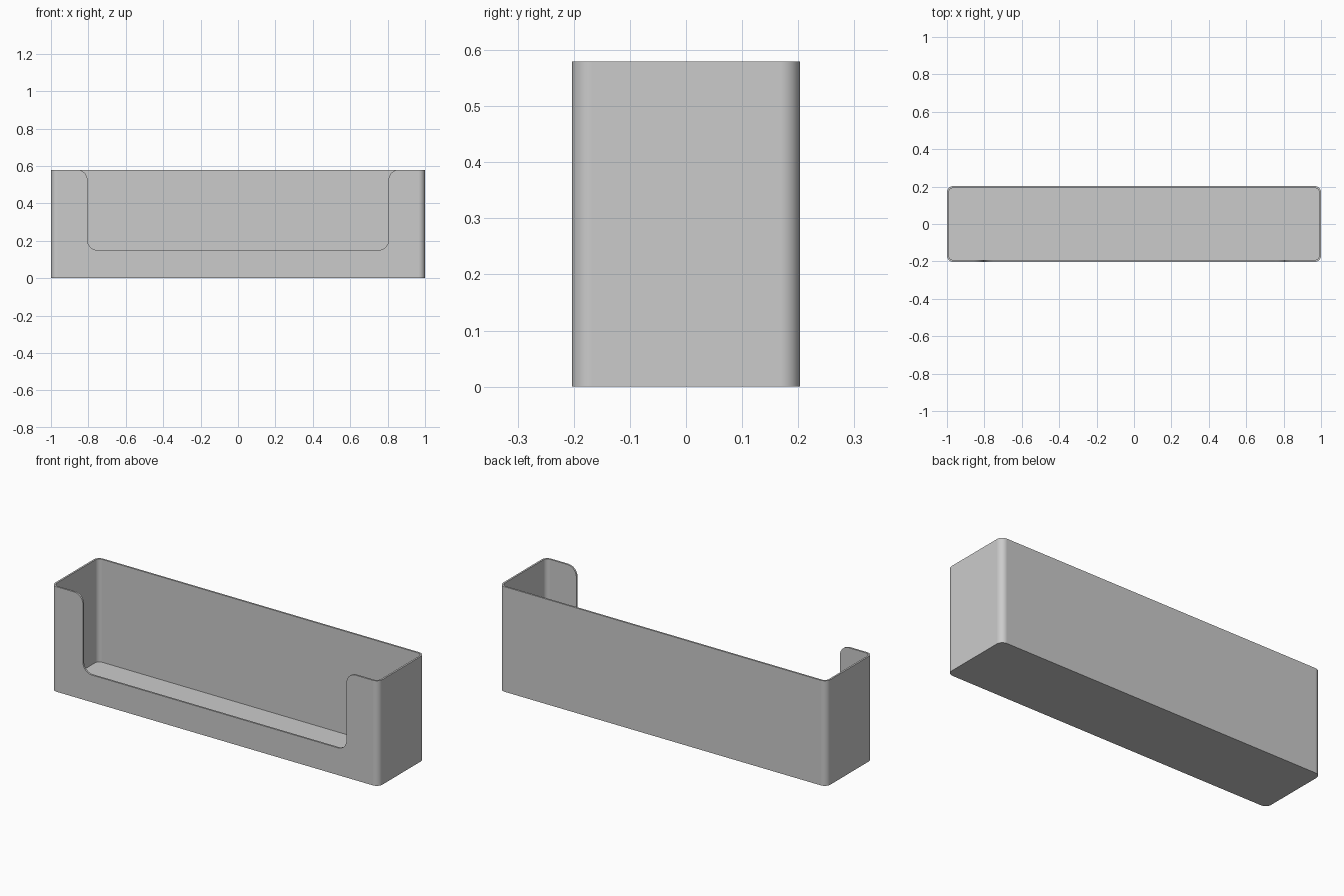
import bpy, bmesh
from math import cos, sin, pi

if "Cube" in bpy.data.objects:
    bpy.data.objects.remove(bpy.data.objects["Cube"], do_unlink=True)

HALF_X, HALF_Y, HEIGHT = 1.0, 0.203, 0.58
WALL, FLOOR, CORNER = 0.01, 0.012, 0.035
SLOT_X, SLOT_Z, SLOT_R = 0.805, 0.15, 0.055


def arc(cx, cy, r, start, end, steps=10):
    """Points on an arc, angles in quarter turns."""
    angles = [(start + (end - start) * i / steps) * pi / 2 for i in range(steps + 1)]
    return [(cx + r * cos(a), cy + r * sin(a)) for a in angles]


def rounded_rect(hx, hy, r):
    x, y = hx - r, hy - r
    return (arc(x, y, r, 0, 1) + arc(-x, y, r, 1, 2)
            + arc(-x, -y, r, 2, 3) + arc(x, -y, r, 3, 4))


def make_object(name, bm):
    bmesh.ops.recalc_face_normals(bm, faces=bm.faces)
    mesh = bpy.data.meshes.new(name)
    bm.to_mesh(mesh)
    bm.free()
    obj = bpy.data.objects.new(name, mesh)
    bpy.context.collection.objects.link(obj)
    return obj


def bridge(bm, a, b):
    for i in range(len(a)):
        j = (i + 1) % len(a)
        bm.faces.new((a[i], a[j], b[j], b[i]))


# Open tray: outer wall, rim, inner wall, floor and underside
bm = bmesh.new()
outer = rounded_rect(HALF_X, HALF_Y, CORNER)
inner = rounded_rect(HALF_X - WALL, HALF_Y - WALL, CORNER - WALL)
rings = [[bm.verts.new((x, y, z)) for x, y in outline]
         for outline, z in ((outer, 0), (outer, HEIGHT), (inner, HEIGHT), (inner, FLOOR))]
for lower, upper in zip(rings, rings[1:]):
    bridge(bm, lower, upper)
bm.faces.new(rings[0])
bm.faces.new(rings[-1])
tray = make_object("tray", bm)

# Front opening with rounded lower corners and flared upper corners
half = (arc(SLOT_X - SLOT_R, SLOT_Z + SLOT_R, SLOT_R, -1, 0)
        + arc(SLOT_X + SLOT_R, HEIGHT - SLOT_R, SLOT_R, 2, 1)
        + [(SLOT_X + SLOT_R, HEIGHT + 0.1)])
profile = half + [(-x, z) for x, z in reversed(half)]
bm = bmesh.new()
near, far = ([bm.verts.new((x, y, z)) for x, z in profile]
             for y in (-HALF_Y - 0.1, -HALF_Y + 0.1))
bridge(bm, near, far)
bm.faces.new(near)
bm.faces.new(far)
cutter = make_object("opening_cutter", bm)
cutter.hide_render = True

cut = tray.modifiers.new("front_opening", "BOOLEAN")
cut.operation = "DIFFERENCE"
cut.solver = "EXACT"
cut.object = cutter

bpy.ops.object.select_all(action="DESELECT")
tray.select_set(True)
bpy.context.view_layer.objects.active = tray
bpy.ops.object.modifier_apply(modifier=cut.name)
bpy.data.objects.remove(cutter, do_unlink=True)

# Smooth corners, flat walls
bpy.ops.object.shade_smooth_by_angle(angle=pi / 6)
weighted = tray.modifiers.new("flat_walls", "WEIGHTED_NORMAL")
weighted.keep_sharp = True

# Plain grey
grey = bpy.data.materials.new("light_grey")
grey.use_nodes = True
colour = (0.6, 0.6, 0.6, 1)
grey.diffuse_color = colour
grey.node_tree.nodes["Principled BSDF"].inputs["Base Color"].default_value = colour
tray.data.materials.clear()
tray.data.materials.append(grey)
